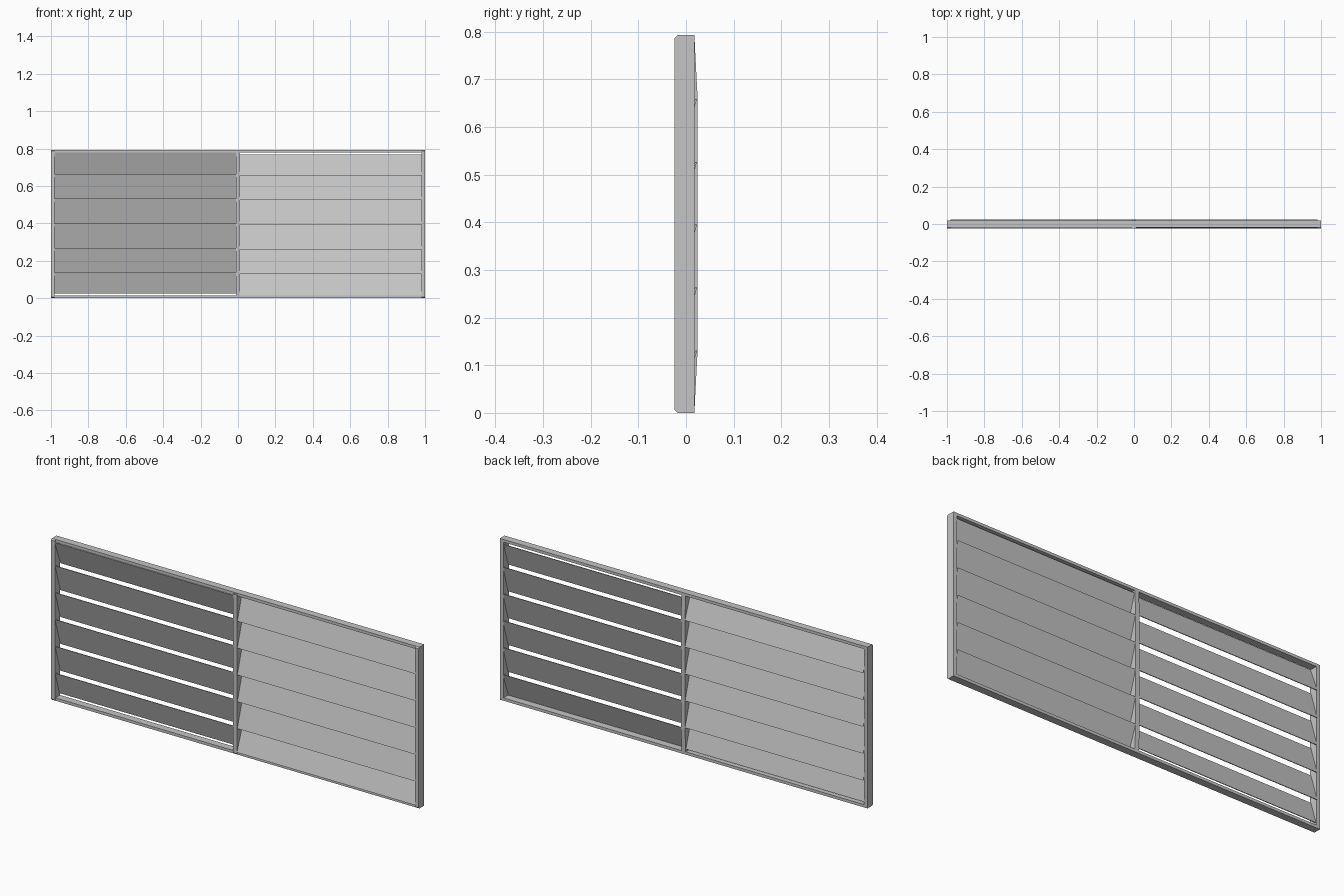
import bpy
import bmesh

cube = bpy.data.objects.get("Cube")
if cube:
    bpy.data.objects.remove(cube, do_unlink=True)

grey = bpy.data.materials.new("plain grey")
grey.use_nodes = True
colour = (0.56, 0.56, 0.56, 1)
grey.diffuse_color = colour
grey.node_tree.nodes["Principled BSDF"].inputs["Base Color"].default_value = colour

HEIGHT = 0.793
RAIL = 0.014      # rail thickness
JAMB = 0.02       # jamb width
HALF_BAR = 0.011  # half the centre bar width


def prism(name, profile, x0, x1):
    """Extrude a (y, z) profile from x0 to x1."""
    bm = bmesh.new()
    face = bm.faces.new([bm.verts.new((x0, y, z)) for y, z in profile])
    grown = bmesh.ops.extrude_face_region(bm, geom=[face])["geom"]
    moved = [v for v in grown if isinstance(v, bmesh.types.BMVert)]
    bmesh.ops.translate(bm, verts=moved, vec=(x1 - x0, 0, 0))
    bmesh.ops.recalc_face_normals(bm, faces=bm.faces)
    mesh = bpy.data.meshes.new(name)
    bm.to_mesh(mesh)
    bm.free()
    mesh.materials.append(grey)
    obj = bpy.data.objects.new(name, mesh)
    bpy.context.collection.objects.link(obj)
    return obj


def box_profile(y0, y1, z0, z1):
    return [(y0, z0), (y1, z0), (y1, z1), (y0, z1)]


def slat_profile(bottom, top, thick=0.004):
    """Sloping blade, with its thickness measured up and down."""
    (y0, z0), (y1, z1) = bottom, top
    h = thick / 2
    return [(y0 - h, z0), (y0 + h, z0), (y1 + h, z1), (y1 - h, z1)]


def turned(profile):
    """Turn a profile half round the centre, seen from the front."""
    return [(y, HEIGHT - z) for y, z in profile]


# Outer frame: two rails between two jambs with chamfered front corners
prism("bottom_rail", box_profile(-0.018, 0.018, 0, RAIL), -0.98, 0.98)
prism("top_rail", box_profile(-0.018, 0.018, HEIGHT - RAIL, HEIGHT), -0.98, 0.98)
jamb = [(-0.018, 0), (0.018, 0), (0.018, HEIGHT), (-0.018, HEIGHT),
        (-0.024, HEIGHT - 0.006), (-0.024, 0.006)]
prism("right_jamb", jamb, -1, -1 + JAMB)
prism("left_jamb", jamb, 1 - JAMB, 1)

# Centre bar, tapering at the back towards both ends
low = [(-0.024, 0.006), (0.018, 0.006), (0.019, 0.03), (0.024, 0.125)]
prism("centre_bar", low + turned(low[1:])[::-1] + [(-0.024, HEIGHT - 0.006)],
      -HALF_BAR, HALF_BAR)

# Slats: each half leans the opposite way
PITCH = 0.132
COUNT = 6
for i in range(COUNT):
    low_z = i * PITCH + 0.002
    bottom, top = (0.021, low_z), (-0.019, low_z + PITCH + 0.002)
    if i == 0:
        bottom = (0.014, 0.026)
    elif i == COUNT - 1:
        bottom, top = (0.022, low_z), (-0.022, HEIGHT - 0.013)
    profile = slat_profile(bottom, top)
    prism(f"right_slat_{i + 1}", profile, -1 + JAMB, -HALF_BAR)
    prism(f"left_slat_{COUNT - i}", turned(profile), HALF_BAR, 1 - JAMB)
